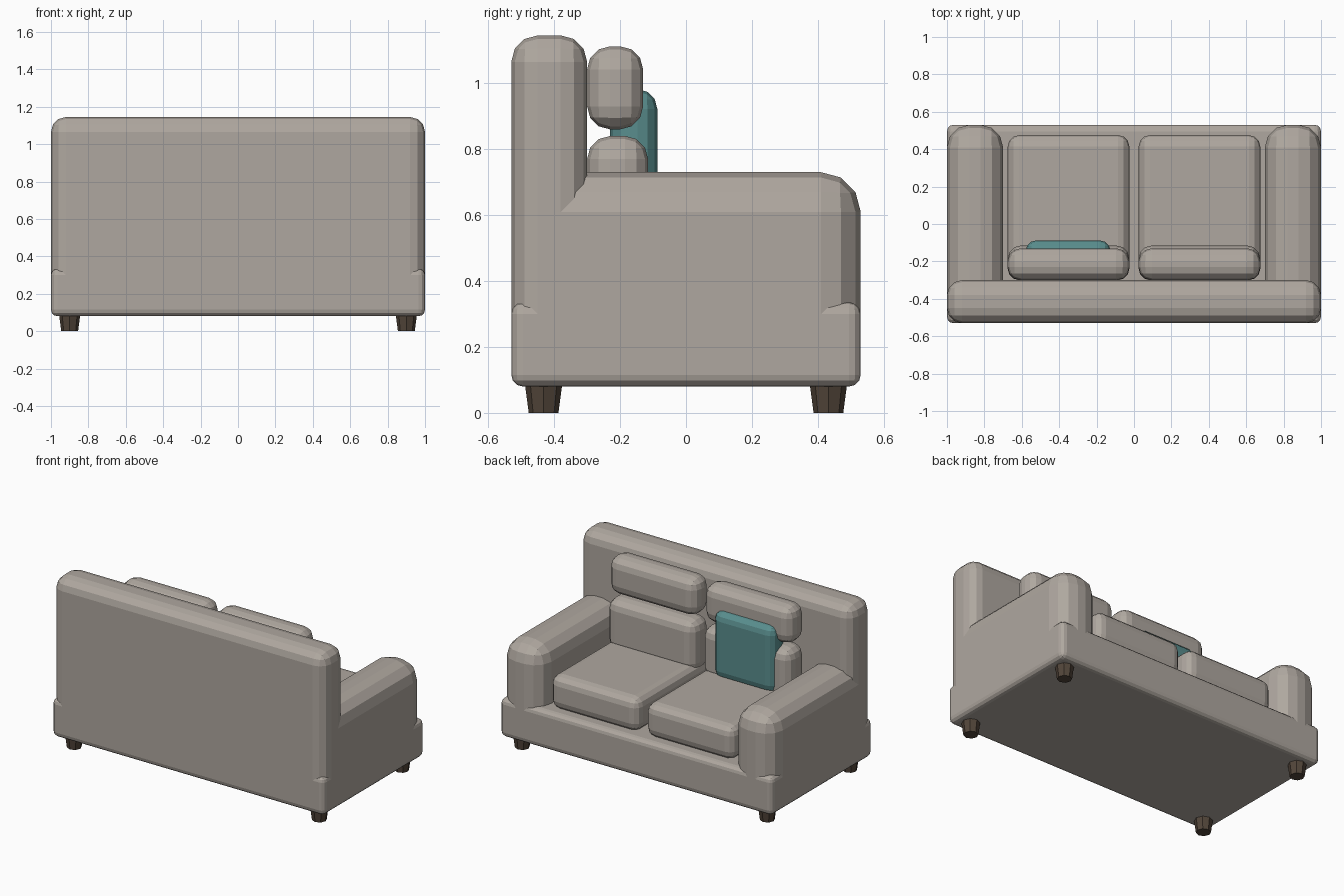
import bpy, bmesh
from mathutils import Matrix, Vector

if "Cube" in bpy.data.objects:
    bpy.data.objects.remove(bpy.data.objects["Cube"])


def material(name, color):
    m = bpy.data.materials.new(name)
    m.diffuse_color = (*color, 1)
    m.use_nodes = True
    m.node_tree.nodes["Principled BSDF"].inputs["Base Color"].default_value = m.diffuse_color
    return m


FABRIC = material("fabric", (0.43, 0.39, 0.35))
TEAL = material("teal_fabric", (0.10, 0.27, 0.27))
WOOD = material("dark_wood", (0.085, 0.06, 0.042))


def finish(bm, name, mat):
    bmesh.ops.recalc_face_normals(bm, faces=bm.faces[:])
    mesh = bpy.data.meshes.new(name)
    bm.to_mesh(mesh)
    bm.free()
    mesh.materials.append(mat)
    obj = bpy.data.objects.new(name, mesh)
    bpy.context.collection.objects.link(obj)
    return obj


def rounded_box(name, x, y, z, radius, mat=FABRIC, segments=3):
    """Box given by its (min, max) ranges, with all edges rounded."""
    lo, hi = Vector((x[0], y[0], z[0])), Vector((x[1], y[1], z[1]))
    bm = bmesh.new()
    bmesh.ops.create_cube(bm, size=1, matrix=Matrix.Translation((lo + hi) / 2)
                          @ Matrix.Diagonal((*(hi - lo), 1)))
    bmesh.ops.bevel(bm, geom=bm.edges[:], offset=radius, segments=segments,
                    profile=0.5, affect='EDGES')
    return finish(bm, name, mat)


# Base and backrest
rounded_box("base", (-1, 1), (-0.53, 0.53), (0.08, 0.335), 0.035)
rounded_box("backrest", (-1, 1), (-0.53, -0.30), (0.12, 1.145), 0.08)

for side, s in (("left", -1), ("right", 1)):
    def span(a, b):
        return tuple(sorted((s * a, s * b)))

    # Armrest and cushions of one half
    rounded_box(side + "_armrest", span(0.70, 1), (-0.53, 0.53), (0.12, 0.73), 0.12)
    cx = span(0.025, 0.675)
    rounded_box(side + "_seat_cushion", cx, (-0.30, 0.475), (0.33, 0.555), 0.06)
    rounded_box(side + "_back_cushion", cx, (-0.30, -0.115), (0.49, 0.84), 0.07)
    rounded_box(side + "_headrest", cx, (-0.30, -0.13), (0.86, 1.112), 0.07)

    # Tapered eight-sided legs
    for end, e in (("back", -1), ("front", 1)):
        bm = bmesh.new()
        bmesh.ops.create_cone(bm, cap_ends=True, segments=8, radius1=0.045,
                              radius2=0.057, depth=0.09,
                              matrix=Matrix.Translation((s * 0.9, e * 0.432, 0.045)))
        finish(bm, f"{side}_{end}_leg", WOOD)

# Loose teal pillow
rounded_box("pillow", (-0.58, -0.125), (-0.23, -0.087), (0.53, 0.982), 0.06, TEAL)
